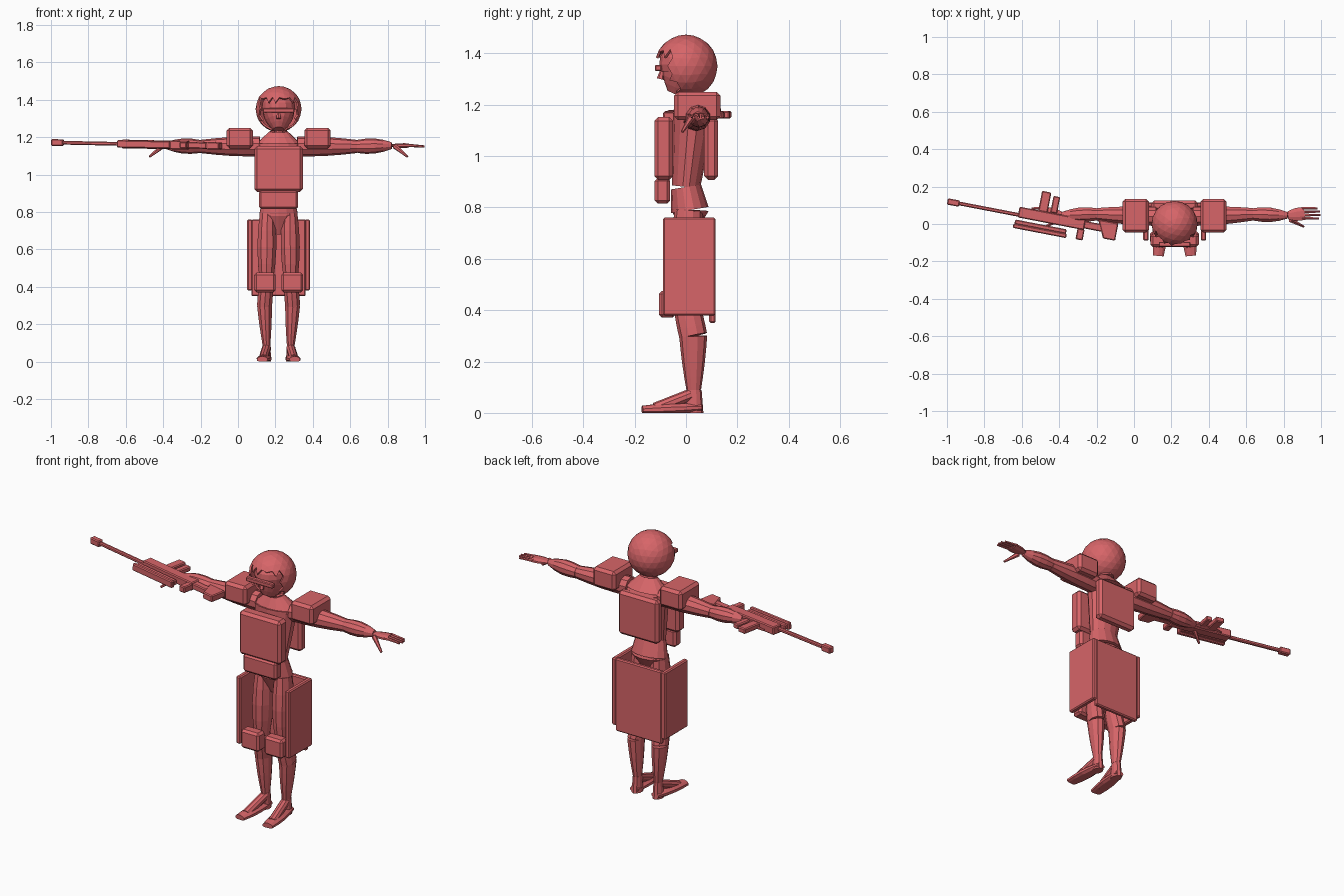
import bpy, bmesh
from math import cos, sin, pi
from mathutils import Matrix, Vector

default_cube = bpy.data.objects.get("Cube")
if default_cube:
    bpy.data.objects.remove(default_cube)

# Frames: the upright body, and the rifle lying on its side along the right forearm
body = Matrix.Translation((.217, 0, 0))
gun = (Matrix.Translation((-.44, .03, 1.16))
       @ Matrix.Rotation(-.19, 4, "Z") @ Matrix.Rotation(.02, 4, "Y"))

red = bpy.data.materials.new("coral_red")
red.use_nodes = True
red.diffuse_color = (.68, .13, .14, 1)
red.node_tree.nodes["Principled BSDF"].inputs["Base Color"].default_value = red.diffuse_color


def finish(name, mesh_builder, frame=body, mirrored=False):
    bmesh.ops.recalc_face_normals(mesh_builder, faces=mesh_builder.faces)
    mesh = bpy.data.meshes.new(name)
    mesh_builder.to_mesh(mesh)
    mesh_builder.free()
    mesh.materials.append(red)
    part = bpy.data.objects.new(name, mesh)
    part.matrix_world = frame
    bpy.context.collection.objects.link(part)
    if mirrored:
        mirror = part.modifiers.new("left_and_right", "MIRROR")
        mirror.use_mirror_merge = False
    return part


def box(name, centre, size, bevel=.012, frame=body, mirrored=False):
    builder = bmesh.new()
    placement = Matrix.Translation(centre) @ Matrix.Diagonal(size).to_4x4()
    bmesh.ops.create_cube(builder, size=1, matrix=placement)
    part = finish(name, builder, frame, mirrored)
    chamfer = part.modifiers.new("chamfer", "BEVEL")
    chamfer.width = bevel
    chamfer.segments = 1
    return part


def limb(name, start, end, start_radius, end_radius, bulge=0, deep=1, sides=10, mirrored=True):
    """Tapered tube that swells in the middle; deep stretches its cross-section."""
    start, end = Vector(start), Vector(end)
    along = (end - start).normalized()
    reference = Vector((0, 1, 0)) if abs(along.z) > .7 else Vector((0, 0, 1))
    across = along.cross(reference).normalized()
    depth = along.cross(across) * deep
    builder = bmesh.new()
    steps = 4 if bulge else 1
    rings = []
    for step in range(steps + 1):
        t = step / steps
        radius = start_radius + (end_radius - start_radius) * t + bulge * sin(pi * t)
        ring = []
        for corner in range(sides):
            angle = 2 * pi * (corner + .5) / sides
            point = start.lerp(end, t) + radius * (across * cos(angle) + depth * sin(angle))
            point.z = max(point.z, 0)
            ring.append(builder.verts.new(point))
        rings.append(ring)
    for lower, upper in zip(rings, rings[1:]):
        for corner in range(sides):
            builder.faces.new((lower[corner - 1], lower[corner], upper[corner], upper[corner - 1]))
    builder.faces.new(rings[0])
    builder.faces.new(rings[-1])
    return finish(name, builder, mirrored=mirrored)


def trunk(name, bottom, top, bottom_radius, top_radius, bulge=0, deep=.65):
    limb(name, bottom, top, bottom_radius, top_radius, bulge, deep, sides=14, mirrored=False)


# Helmet: faceted ball with an open front
builder = bmesh.new()
bmesh.ops.create_icosphere(builder, subdivisions=3, radius=.123)
opening = []
for face in builder.faces:
    middle = face.calc_center_median()
    narrowing = min(middle.z, 0) * .1
    if middle.y < -.03 and middle.z < .05 and abs(middle.x) < .1 + narrowing:
        opening.append(face)
bmesh.ops.delete(builder, geom=opening, context="FACES")
bmesh.ops.translate(builder, verts=builder.verts, vec=(0, 0, 1.35))
helmet = finish("helmet", builder)
shell = helmet.modifiers.new("shell", "SOLIDIFY")
shell.thickness = .01

# Head, nose and eyepiece
trunk("jaw", (0, -.04, 1.24), (0, 0, 1.33), .03, .085, bulge=.01, deep=1.15)
trunk("skull", (0, 0, 1.33), (0, 0, 1.44), .085, .05, bulge=.02, deep=1.15)
limb("nose", (0, -.09, 1.34), (0, -.1, 1.3), .008, .014, sides=6, mirrored=False)
box("eyepiece", (0, -.108, 1.343), (.168, .026, .024), bevel=.004)

# Torso from crotch to neck
crotch, hips, waist = (0, .01, .68), (0, .015, .79), (0, 0, .88)
chest, collar, throat = (0, .03, 1.16), (0, .02, 1.23), (0, .01, 1.3)
trunk("pelvis", crotch, hips, .02, .105, deep=.7)
trunk("belly", hips, waist, .105, .085, deep=.7)
trunk("ribcage", waist, chest, .085, .125)
trunk("shoulders", chest, collar, .125, .05)
trunk("neck", collar, throat, .045, .04, deep=1)

# Armour plates
box("chest_plate", (0, -.087, 1.03), (.26, .073, .245), bevel=.015)
box("belly_plate", (0, -.092, .865), (.21, .06, .1))
box("back_plate", (0, .098, 1.03), (.25, .055, .245), bevel=.015)
box("rear_skirt", (0, .103, .555), (.29, .025, .41), bevel=.006)
box("side_skirts", (.154, .013, .57), (.028, .205, .38), bevel=.006, mirrored=True)
box("shoulder_pads", (.208, .044, 1.195), (.14, .18, .11), bevel=.015, mirrored=True)
box("knee_pads", (.073, -.073, .423), (.115, .065, .105), mirrored=True)

# Legs
hip, knee, calf = (.06, .01, .79), (.065, 0, .43), (.075, .028, .3)
ankle, heel = (.065, .03, .09), (.065, .03, 0)
limb("thighs", hip, knee, .043, .038, bulge=.013, deep=1.25)
limb("upper_shins", knee, calf, .038, .042, bulge=.002, deep=1.3)
limb("lower_shins", calf, ankle, .042, .022, bulge=.002, deep=1.3)
limb("heels", ankle, heel, .022, .027, deep=1.4)

# Feet
limb("insteps", (.065, .02, .07), (.082, -.12, .015), .025, .025)
limb("soles", (.065, .06, .02), (.087, -.17, .01), .025, .03, bulge=.012, deep=.6)

# Arms
shoulder, elbow = (.1, .04, 1.15), (.42, .052, 1.15)
wrist, knuckles = (.605, .046, 1.155), (.695, .056, 1.155)
limb("upper_arms", shoulder, elbow, .053, .035, bulge=.006)
limb("forearms", elbow, wrist, .035, .018, bulge=.014)

# Hands
limb("palms", wrist, knuckles, .022, .036, bulge=.008, deep=.35, sides=8)
limb("thumbs", (.62, .022, 1.152), (.69, -.014, 1.095), .014, .006, sides=6)
for finger, name in enumerate(("index", "middle", "ring", "little")):
    across = .03 + .018 * finger
    tip = .78 - .005 * (finger - 1.2) ** 2
    limb(name + "_fingers", (.68, across, 1.157), (tip, across, 1.15), .009, .006, sides=6)


def gun_part(name, centre, size):
    return box("rifle_" + name, centre, size, bevel=.005, frame=gun)


# Rifle
gun_part("body", (0, 0, 0), (.36, .058, .046))
gun_part("barrel", (-.34, -.015, 0), (.36, .02, .02))
gun_part("muzzle", (-.532, -.016, 0), (.065, .034, .036))
gun_part("scope_rail", (-.05, -.055, 0), (.28, .025, .028))
gun_part("scope", (-.05, -.077, 0), (.29, .024, .04))
gun_part("magazine", (-.053, .08, 0), (.05, .11, .03))
gun_part("grip", (.005, .075, 0), (.036, .09, .028))
gun_part("rear_sight", (.165, -.055, 0), (.038, .06, .036))
gun_part("stock", (.22, 0, 0), (.12, .04, .034))

# Butt, narrowed to a wedge at its free edge
butt = gun_part("butt", (.3, -.006, 0), (.11, .095, .038))
for corner in butt.data.vertices:
    if corner.co.x < .3 and corner.co.y < 0:
        corner.co.x += .045
